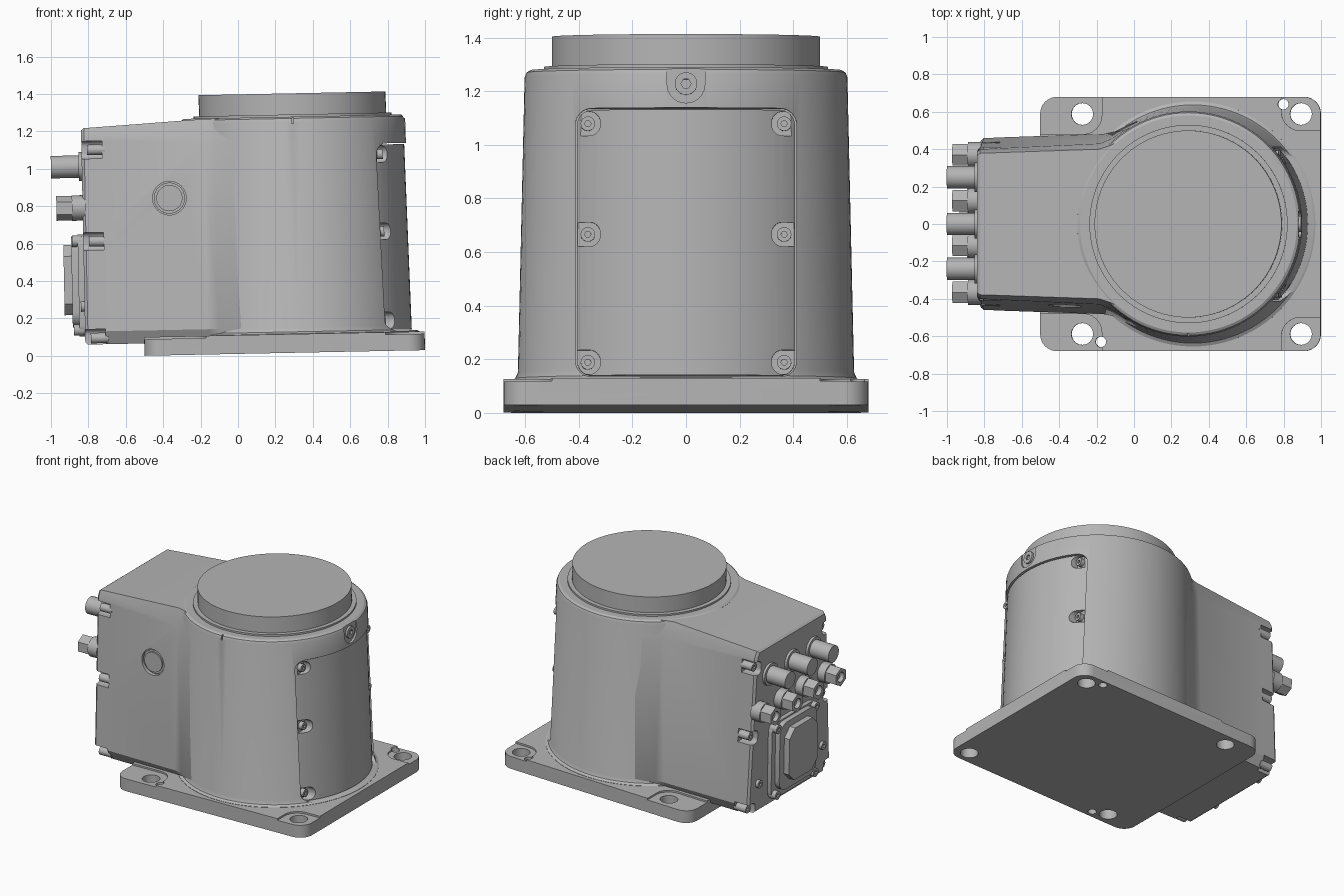
import bpy, bmesh
from math import cos, sin, pi, radians
from mathutils import Matrix, Vector

if "Cube" in bpy.data.objects:
    bpy.data.objects.remove(bpy.data.objects["Cube"])

grey = bpy.data.materials.new("cast_grey")
grey.use_nodes = True
COLOUR = (0.46, 0.46, 0.46, 1)
grey.diffuse_color = COLOUR
grey.node_tree.nodes["Principled BSDF"].inputs["Base Color"].default_value = COLOUR
parts = []
CX = 0.317          # axis of the round body


def finish(name, bm):
    bmesh.ops.remove_doubles(bm, verts=bm.verts, dist=1e-5)
    bmesh.ops.recalc_face_normals(bm, faces=bm.faces)
    me = bpy.data.meshes.new(name)
    bm.to_mesh(me)
    bm.free()
    me.materials.append(grey)
    ob = bpy.data.objects.new(name, me)
    bpy.context.collection.objects.link(ob)
    parts.append(ob)
    return ob


def loft(name, rings):
    """Skin closed rings of equal length and cap both ends."""
    bm = bmesh.new()
    rows = [[bm.verts.new(p) for p in ring] for ring in rings]
    n = len(rows[0])
    for a, b in zip(rows, rows[1:]):
        for i in range(n):
            j = (i + 1) % n
            bm.faces.new((a[i], a[j], b[j], b[i]))
    bm.faces.new(rows[0])
    bm.faces.new(rows[-1])
    return finish(name, bm)


def place(axis, u, v, w):
    return {"x": (w, u, v), "y": (u, w, v), "z": (u, v, w)}[axis]


def prism(name, axis, outline, lo, hi):
    return loft(name, [[place(axis, u, v, w) for u, v in outline] for w in (lo, hi)])


def circle(u, v, r, n=32):
    return [(u + r * cos(2 * pi * i / n), v + r * sin(2 * pi * i / n)) for i in range(n)]


def rrect(u0, u1, v0, v1, r, n=6):
    pts = []
    corners = ((u1 - r, v1 - r), (u0 + r, v1 - r), (u0 + r, v0 + r), (u1 - r, v0 + r))
    for q, (u, v) in enumerate(corners):
        for i in range(n + 1):
            a = pi / 2 * (q + i / n)
            pts.append((u + r * cos(a), v + r * sin(a)))
    return pts


def revolve(name, profile, n=96):
    return loft(name, [[(u, v, z) for u, v in circle(CX, 0, r, n)] for r, z in profile])


def boolean(target, tool, operation="DIFFERENCE"):
    mod = target.modifiers.new("cut", "BOOLEAN")
    mod.operation, mod.object, mod.solver = operation, tool, "EXACT"
    bpy.context.view_layer.objects.active = target
    bpy.ops.object.modifier_apply(modifier=mod.name)
    parts.remove(tool)
    bpy.data.objects.remove(tool)


def screw(name, y, z, x0, x1, r, axis="x"):
    head = prism(name, axis, circle(y, z, r, 24), x0, x1)
    tip = x1 if abs(x1) > abs(x0) else x0
    boolean(head, prism("socket", axis, circle(y, z, r * 0.45, 6), tip - 0.012, tip + 0.012))


# Base plate with corner pockets, bolt holes and dowel holes
plate = prism("base_plate", "z", rrect(-0.5, 1.0, -0.68, 0.68, 0.09, 8), 0, 0.1)
for s in (-1, 1):
    for x0, x1, y0 in ((-0.7, -0.17, 0.48), (0.79, 1.2, 0.5)):
        lo, hi = sorted((s * y0, s * 0.9))
        boolean(plate, prism("pocket", "z", rrect(x0, x1, lo, hi, 0.1), 0.088, 0.2))
    for x in (-0.275, 0.895):
        boolean(plate, prism("bolt_hole", "z", circle(x, s * 0.588, 0.058), -0.1, 0.2))
for x, y in ((0.8, 0.64), (-0.175, -0.63)):
    boolean(plate, prism("dowel_hole", "z", circle(x, y, 0.028), -0.1, 0.2))

# Round body with a shallow opening for the side cover
body = revolve("round_body", [(0.655, 0.09), (0.655, 0.102), (0.637, 0.112), (0.627, 0.135),
                              (0.602, 1.235), (0.595, 1.253), (0.58, 1.262),
                              (0.53, 1.262), (0.53, 1.274), (0.45, 1.274)])
boolean(body, prism("opening", "x", rrect(-0.412, 0.412, 0.108, 1.11, 0.06), 0.72, 1.3))
boolean(body, prism("port_recess", "x", rrect(-0.07, 0.07, 1.128, 1.5, 0.068), CX + 0.588, 1.3))
boolean(body, prism("index_mark", "y", rrect(0.312, 0.322, 1.225, 1.3, 0.002), -0.7, -0.585))
screw("port_plug", 0, 1.2, CX + 0.55, CX + 0.602, 0.042)

# Turntable disc
revolve("top_disc", [(0.5, 1.25), (0.5, 1.387)])

# Curved side cover with six screw pockets
cover = revolve("side_cover", [(0.615, 0.1), (0.592, 1.2)])
boolean(cover, prism("cover_outline", "x", rrect(-0.406, 0.406, 0.113, 1.104, 0.055), 0.7, 1.3),
        "INTERSECT")
for s in (-1, 1):
    for z in (1.053, 0.64, 0.163):
        lo, hi = sorted((s * 0.32, s * 0.55))
        boolean(cover, prism("screw_pocket", "x", rrect(lo, hi, z - 0.045, z + 0.045, 0.04), 0.765, 1.3))
        screw("cover_screw", s * 0.366, z, 0.74, 0.795, 0.027)


# Connector housing that blends into the round body
def section(x, low, mid, high, roof, z_side, z_roof, z_low=0.066):
    half = [(low, z_low), (mid, 0.135), (high, z_side), (roof, z_roof)]
    return [(x, y, z) for y, z in half] + [(x, -y, z) for y, z in reversed(half)]


housing = loft("connector_housing", [
    section(-0.815, 0.41, 0.448, 0.385, 0.365, 1.18, 1.212, 0.078),
    section(-0.8, 0.425, 0.46, 0.4, 0.378, 1.18, 1.223),
    section(-0.16, 0.44, 0.482, 0.43, 0.4, 1.14, 1.259),
    section(-0.1, 0.46, 0.495, 0.455, 0.42, 1.135, 1.26),
    section(-0.03, 0.5, 0.53, 0.5, 0.455, 1.13, 1.26),
    section(0.08, 0.55, 0.578, 0.555, 0.515, 1.13, 1.255)])
for s in (-1, 1):
    for z, inner in ((1.106, 0.345), (0.617, 0.37), (0.1, 0.385)):
        lo, hi = sorted((s * inner, s * 0.6))
        boolean(housing, prism("notch", "x", rrect(lo, hi, z - 0.047, z + 0.047, 0.03), -0.9, -0.705))
        screw("housing_screw", s * (inner + 0.038), z, -0.785, -0.69, 0.028)

# Round plug on the front side
boolean(housing, prism("plug_seat", "y", circle(-0.35, 0.84, 0.09, 40), -0.6, -0.415))
prism("front_plug", "y", circle(-0.35, 0.84, 0.083, 40), -0.425, -0.405)
prism("front_plug_cap", "y", circle(-0.35, 0.84, 0.07, 40), -0.435, -0.41)

# Upper row of round connectors
for y in (-0.24, 0, 0.25):
    prism("connector_collar", "x", circle(y, 1.018, 0.078), -0.832, -0.8)
    prism("round_connector", "x", circle(y, 1.018, 0.06), -0.98, -0.8)

# Lower row of hexagonal fittings
for y in (-0.365, -0.115, 0.125, 0.37):
    prism("fitting_collar", "x", circle(y, 0.797, 0.068), -0.872, -0.8)
    nut = prism("hex_fitting", "x", [(y + v, 0.797 + u) for u, v in circle(0, 0, 0.066, 6)], -0.955, -0.86)
    boolean(nut, prism("bore", "x", circle(y, 0.797, 0.035, 20), -1.1, -0.925))

# Rectangular power socket with stepped lid and corner screws
prism("socket_flange", "x", rrect(-0.25, 0.25, 0.11, 0.655, 0.06), -0.845, -0.8)
prism("socket_body", "x", rrect(-0.21, 0.21, 0.16, 0.645, 0.08), -0.88, -0.83)
prism("socket_lid", "x", rrect(-0.16, 0.16, 0.225, 0.6, 0.06, 1), -0.922, -0.87)
for y in (-0.215, 0.215):
    for z in (0.145, 0.62):
        screw("socket_screw", y, z, -0.875, -0.82, 0.03)
screw("ground_screw", 0.36, 0.27, -0.835, -0.8, 0.028)
screw("lower_screw", -0.36, 0.27, -0.835, -0.8, 0.028)

# Shade smoothly, then tilt the whole assembly slightly on its left base edge
pivot = Vector((-0.5, 0, 0))
tilt = (Matrix.Translation(pivot) @ Matrix.Rotation(radians(-1.15), 4, "Y")
        @ Matrix.Translation(-pivot))
bpy.ops.object.select_all(action="DESELECT")
for ob in parts:
    ob.data.transform(tilt)
    ob.select_set(True)
bpy.context.view_layer.objects.active = body
bpy.ops.object.shade_smooth_by_angle(angle=radians(30))
